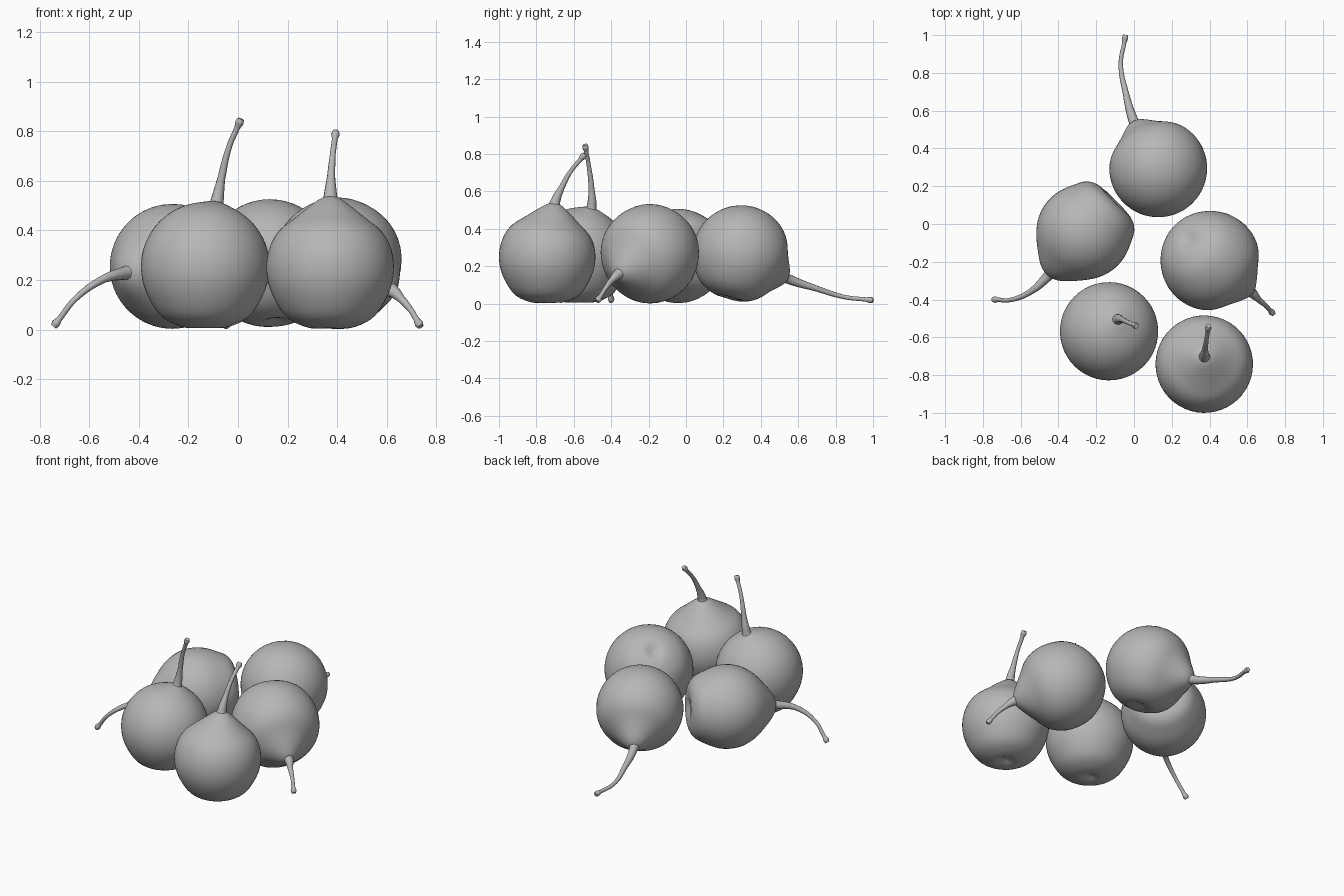
import bpy, bmesh, math
from mathutils import Vector

if "Cube" in bpy.data.objects:
    bpy.data.objects.remove(bpy.data.objects["Cube"])

grey = bpy.data.materials.new("grey")
grey.diffuse_color = (0.47, 0.47, 0.47, 1)
grey.use_nodes = True
grey.node_tree.nodes["Principled BSDF"].inputs["Base Color"].default_value = grey.diffuse_color


def smooth(ob, angle):
    bpy.ops.object.select_all(action='DESELECT')
    ob.select_set(True)
    bpy.context.view_layer.objects.active = ob
    bpy.ops.object.shade_smooth_by_angle(angle=math.radians(angle))


def bell(angle, width):
    return math.exp(-(angle / width) ** 2)


def fruit(name, centre, radius, apex, spread, cone, base, flat, rim):
    """Round body drawn out to a neck at apex, flattened and dimpled towards base."""
    to_apex = Vector(apex) - Vector(centre)
    to_base = Vector(base).normalized()
    neck = to_apex.length - radius
    bm = bmesh.new()
    bmesh.ops.create_uvsphere(bm, u_segments=48, v_segments=36, radius=1)
    bm.transform(to_apex.to_track_quat('Z', 'Y').to_matrix().to_4x4())
    for v in bm.verts:
        d = v.co.normalized()
        a = math.degrees(d.angle(to_apex))
        b = math.degrees(d.angle(to_base))
        r = radius + neck * bell(a, spread)          # neck under the stalk
        r -= 0.012 * cone * bell(a - 38, 16)         # hollow shoulders
        r += rim * bell(b - 40, 14)                  # swollen rim round the base
        if b < 60:
            r = min(r, flat / math.cos(math.radians(b)))
        r -= 0.024 * bell(b, 11)                     # dimple
        v.co = d * r
    me = bpy.data.meshes.new(name)
    bm.to_mesh(me)
    bm.free()
    me.materials.append(grey)
    ob = bpy.data.objects.new(name, me)
    bpy.context.collection.objects.link(ob)
    ob.location = centre
    smooth(ob, 80)


def stem(name, centre, apex, path):
    """Curved stalk, flared at the fruit and knobbed at the tip."""
    inner = Vector(apex).lerp(Vector(centre), 0.12)
    pts = [inner, Vector(apex)] + [Vector(p) for p in path]
    end, before = pts[-1], pts[-2]
    back = (before - end).normalized()
    pts[-1:] = [end + back * 0.04, end + back * 0.015, end]
    radii = [0.042, 0.027, 0.016, 0.0115, 0.0115, 0.0175, 0.013]
    cu = bpy.data.curves.new(name, 'CURVE')
    cu.dimensions = '3D'
    cu.bevel_depth = 1
    cu.bevel_resolution = 4
    cu.resolution_u = 8
    cu.use_fill_caps = True
    sp = cu.splines.new('BEZIER')
    sp.bezier_points.add(len(pts) - 1)
    for bp, p, r in zip(sp.bezier_points, pts, radii):
        bp.co, bp.radius = p, r
        bp.handle_left_type = bp.handle_right_type = 'AUTO'
    cu.materials.append(grey)
    ob = bpy.data.objects.new(name, cu)
    bpy.context.collection.objects.link(ob)
    bpy.ops.object.select_all(action='DESELECT')
    ob.select_set(True)
    bpy.context.view_layer.objects.active = ob
    bpy.ops.object.convert(target='MESH')
    smooth(bpy.context.object, 60)


# label, centre, radius, stem end, neck spread, cone, base direction, flat height,
# rim swelling, stalk path after the stem end
FRUITS = [
    ("front_left", (-0.132, -0.568, 0.254), 0.26, (-0.085, -0.505, 0.515), 12, 0,
     (0, 0, -1), 0.254, 0.008,
     [(-0.067, -0.505, 0.61), (-0.035, -0.52, 0.74), (0.012, -0.54, 0.85)]),
    ("front_right", (0.372, -0.742, 0.25), 0.258, (0.373, -0.70, 0.54), 15, 1,
     (0, 0, -1), 0.25, 0.008,
     [(0.376, -0.665, 0.62), (0.383, -0.615, 0.71), (0.395, -0.54, 0.80)]),
    ("right", (0.405, -0.195, 0.265), 0.264, (0.625, -0.365, 0.155), 15, 1,
     (-0.46, 0.46, 0.76), 0.258, 0.004,
     [(0.66, -0.40, 0.122), (0.70, -0.435, 0.075), (0.737, -0.475, 0.012)]),
    ("back", (0.128, 0.295, 0.267), 0.259, (0.0, 0.54, 0.135), 17, 0.8,
     (0.1, -0.25, -0.95), 0.25, 0.005,
     [(-0.045, 0.70, 0.08), (-0.07, 0.85, 0.035), (-0.045, 1.0, 0.018)]),
    ("left", (-0.265, -0.042, 0.255), 0.252, (-0.455, -0.275, 0.228), 24, 0,
     (0.7, 0.7, 0.05), 0.232, 0.016,
     [(-0.55, -0.36, 0.20), (-0.66, -0.403, 0.12), (-0.745, -0.40, 0.012)]),
]
for label, centre, radius, apex, spread, cone, base, flat, rim, path in FRUITS:
    fruit(label + "_fruit", centre, radius, apex, spread, cone, base, flat, rim)
    stem(label + "_stem", centre, apex, path)
